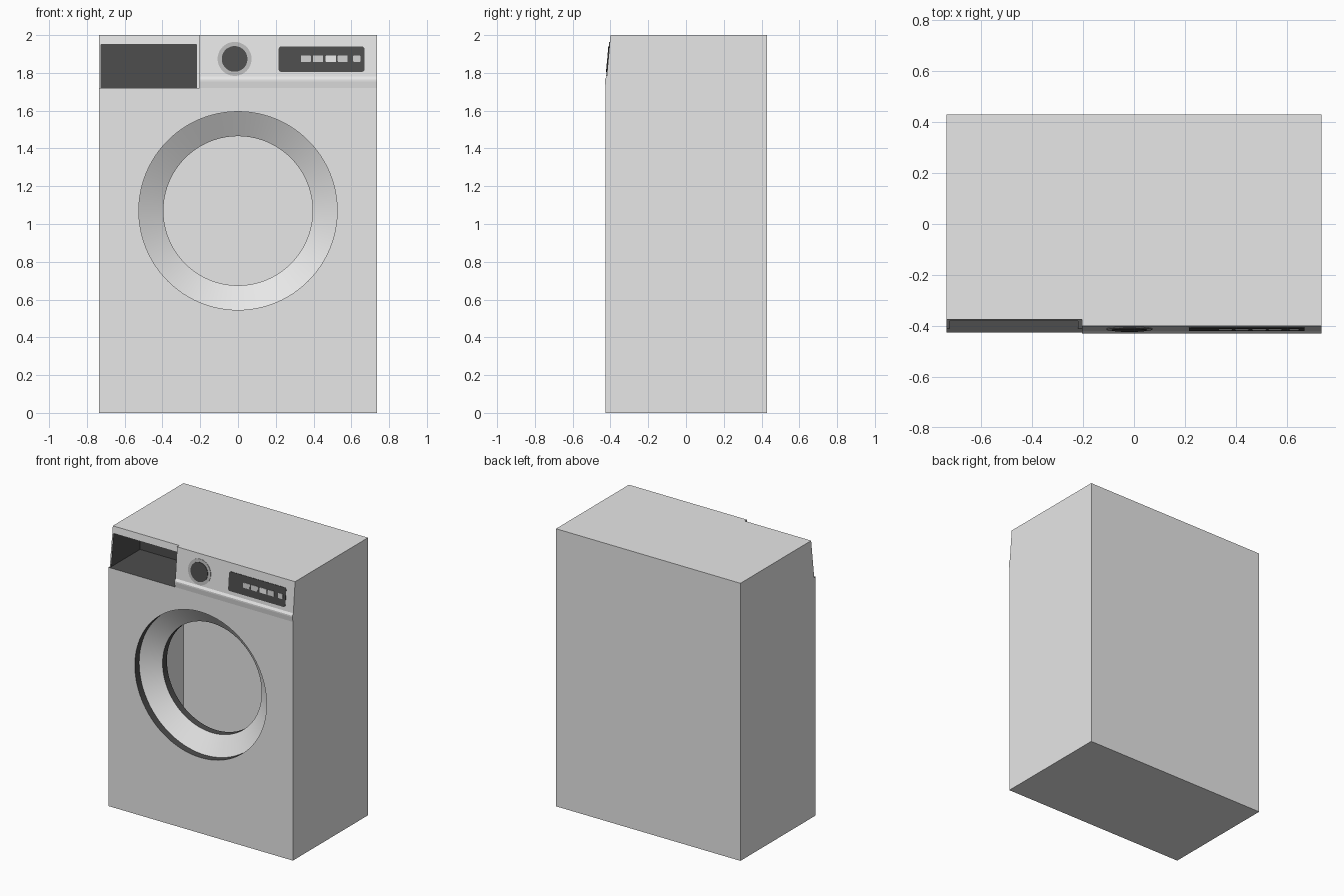
import bpy, bmesh, math
from mathutils import Vector

if "Cube" in bpy.data.objects:
    bpy.data.objects.remove(bpy.data.objects["Cube"])


def material(name, value):
    m = bpy.data.materials.new(name)
    m.use_nodes = True
    col = (value, value, value, 1)
    m.diffuse_color = col
    m.node_tree.nodes["Principled BSDF"].inputs["Base Color"].default_value = col
    return m


WHITE = material("white enamel", 0.8)
DARK = material("dark grey plastic", 0.075)
SILVER = material("silver ring", 0.5)
BUTTON = material("button grey", 0.6)

W, BACK, FRONT, TOP = 0.735, 0.43, -0.425, 2.0
SPLIT = -0.205          # where drawer front meets control panel
SHELF = 1.72            # bottom of the control strip
HOLE_Z, HOLE_R = 1.07, 0.525
SEGMENTS = 96


def finish(name, bm, mats):
    me = bpy.data.meshes.new(name)
    bm.to_mesh(me)
    bm.free()
    ob = bpy.data.objects.new(name, me)
    bpy.context.collection.objects.link(ob)
    for m in mats:
        me.materials.append(m)
    return ob


def face(bm, pts, facing):
    """Add a flat face turned towards the given direction."""
    f = bm.faces.new([bm.verts.new(p) for p in pts])
    f.normal_update()
    if f.normal.dot(Vector(facing)) < 0:
        f.normal_flip()
    return f


def strip(bm, profile, x0, x1, facing):
    """Sweep a (y, z) polyline along x."""
    for (ya, za), (yb, zb) in zip(profile, profile[1:]):
        face(bm, [(x0, ya, za), (x1, ya, za), (x1, yb, zb), (x0, yb, zb)], facing)


def side(bm, profile, x, facing):
    face(bm, [(x, y, z) for y, z in profile], facing)


def panel_y(z):
    return -0.42 + (z - 1.78) / 0.22 * 0.02


def drawer_y(z):
    return -0.41 + (z - SHELF) / 0.28 * 0.035


panel_profile = [(FRONT, SHELF), (-0.43, 1.755), (-0.43, 1.765),
                 (panel_y(1.78), 1.78), (panel_y(TOP), TOP)]
drawer_profile = [(FRONT, SHELF), (drawer_y(SHELF), SHELF), (drawer_y(TOP), TOP)]
back_profile = [(BACK, TOP), (BACK, 0), (FRONT, 0)]

# Cabinet shell: back, bottom, top and sides
bm = bmesh.new()
face(bm, [(-W, BACK, 0), (W, BACK, 0), (W, BACK, TOP), (-W, BACK, TOP)], (0, 1, 0))
face(bm, [(-W, FRONT, 0), (W, FRONT, 0), (W, BACK, 0), (-W, BACK, 0)], (0, 0, -1))
for x0, x1, y in ((-W, SPLIT, drawer_y(TOP)), (SPLIT, W, panel_y(TOP))):
    face(bm, [(x0, y, TOP), (x1, y, TOP), (x1, BACK, TOP), (x0, BACK, TOP)], (0, 0, 1))
side(bm, panel_profile + back_profile, W, (1, 0, 0))
side(bm, drawer_profile + back_profile, -W, (-1, 0, 0))
finish("cabinet", bm, [WHITE])

# Front sheet with the round door opening
bm = bmesh.new()
outline = [(-W, 0), (W, 0), (W, SHELF), (-W, SHELF)]
angles = [2 * math.pi * i / SEGMENTS for i in range(SEGMENTS)]
circle = [(HOLE_R * math.cos(a), HOLE_Z + HOLE_R * math.sin(a)) for a in angles]
edges = []
for loop in (outline, circle):
    vs = [bm.verts.new((x, FRONT, z)) for x, z in loop]
    edges += [bm.edges.new((v, vs[i - 1])) for i, v in enumerate(vs)]
bmesh.ops.triangle_fill(bm, edges=edges, use_beauty=True, normal=(0, -1, 0))
for f in bm.faces:
    f.normal_update()
    if f.normal.y > 0:
        f.normal_flip()
finish("front_sheet", bm, [WHITE])

# Funnel of the door opening: dark rims with a light cone between
bm = bmesh.new()
funnel = [(HOLE_R, FRONT), (HOLE_R, -0.375), (0.395, -0.295), (0.395, -0.245)]
for k, ((ra, ya), (rb, yb)) in enumerate(zip(funnel, funnel[1:])):
    rows = [[bm.verts.new((r * math.cos(a), y, HOLE_Z + r * math.sin(a))) for a in angles]
            for r, y in ((ra, ya), (rb, yb))]
    for i in range(SEGMENTS):
        f = bm.faces.new((rows[0][i - 1], rows[0][i], rows[1][i], rows[1][i - 1]))
        f.normal_update()
        c = f.calc_center_median()
        if f.normal.dot(Vector((0, c.y, HOLE_Z)) - c) < 0:
            f.normal_flip()
        f.smooth = True
        f.material_index = 0 if k == 1 else 1
finish("door_funnel", bm, [WHITE, DARK])

# Control panel with its lower lip, and the step beside the drawer
bm = bmesh.new()
strip(bm, panel_profile, SPLIT, W, (0, -1, 0))
side(bm, panel_profile + drawer_profile[:0:-1], SPLIT, (-1, 0, 0))
finish("control_panel", bm, [WHITE])

# Frame around the drawer opening
X0, X1, Z1, DEEP = -0.725, -0.22, 1.95, -0.08
bm = bmesh.new()
for x0, x1, z0, z1 in ((-W, SPLIT, Z1, TOP), (-W, X0, SHELF, Z1), (X1, SPLIT, SHELF, Z1)):
    strip(bm, [(drawer_y(z0), z0), (drawer_y(z1), z1)], x0, x1, (0, -1, 0))
finish("drawer_frame", bm, [WHITE])

# Dark drawer recess, open to the front
bm = bmesh.new()
strip(bm, [(FRONT, SHELF), (drawer_y(SHELF), SHELF)], -W, SPLIT, (0, 0, 1))
strip(bm, [(drawer_y(SHELF), SHELF), (DEEP, SHELF)], X0, X1, (0, 0, 1))
strip(bm, [(DEEP, SHELF), (DEEP, Z1)], X0, X1, (0, -1, 0))
strip(bm, [(DEEP, Z1), (drawer_y(Z1), Z1)], X0, X1, (0, 0, -1))
cheek = [(drawer_y(SHELF), SHELF), (DEEP, SHELF), (DEEP, Z1), (drawer_y(Z1), Z1)]
side(bm, cheek, X0, (1, 0, 0))
side(bm, cheek, X1, (-1, 0, 0))
finish("drawer_recess", bm, [DARK])


def plate(name, outline, height, mat):
    """Thin plate lying on the sloping control panel."""
    bm = bmesh.new()
    front = [(x, panel_y(z) - height, z) for x, z in outline]
    rear = [(x, panel_y(z), z) for x, z in outline]
    face(bm, front, (0, -1, 0))
    cx = sum(p[0] for p in outline) / len(outline)
    cz = sum(p[1] for p in outline) / len(outline)
    for i in range(len(outline)):
        mid = (Vector(front[i]) + Vector(front[i - 1])) / 2
        face(bm, [front[i - 1], front[i], rear[i], rear[i - 1]],
             (mid.x - cx, 0, mid.z - cz))
    finish(name, bm, [mat])


def rounded(x0, x1, z0, z1, r, steps=4):
    pts = []
    corners = ((x1 - r, z1 - r), (x0 + r, z1 - r), (x0 + r, z0 + r), (x1 - r, z0 + r))
    for q, (cx, cz) in enumerate(corners):
        for s in range(steps + 1):
            a = math.pi / 2 * (q + s / steps)
            pts.append((cx + r * math.cos(a), cz + r * math.sin(a)))
    return pts


def disc(cx, cz, r, n=48):
    return [(cx + r * math.cos(2 * math.pi * i / n), cz + r * math.sin(2 * math.pi * i / n))
            for i in range(n)]


# Dial, display and buttons
plate("dial_ring", disc(-0.018, 1.874, 0.09), 0.003, SILVER)
plate("dial_face", disc(-0.018, 1.874, 0.068), 0.006, DARK)
plate("display", rounded(0.215, 0.67, 1.805, 1.94, 0.015), 0.003, DARK)
for i, (x0, x1) in enumerate(((0.333, 0.386), (0.397, 0.45), (0.464, 0.52),
                              (0.528, 0.58), (0.61, 0.648))):
    plate(f"button_{i + 1}", rounded(x0, x1, 1.857, 1.893, 0.005, 2), 0.006,
          WHITE if i == 2 else BUTTON)
